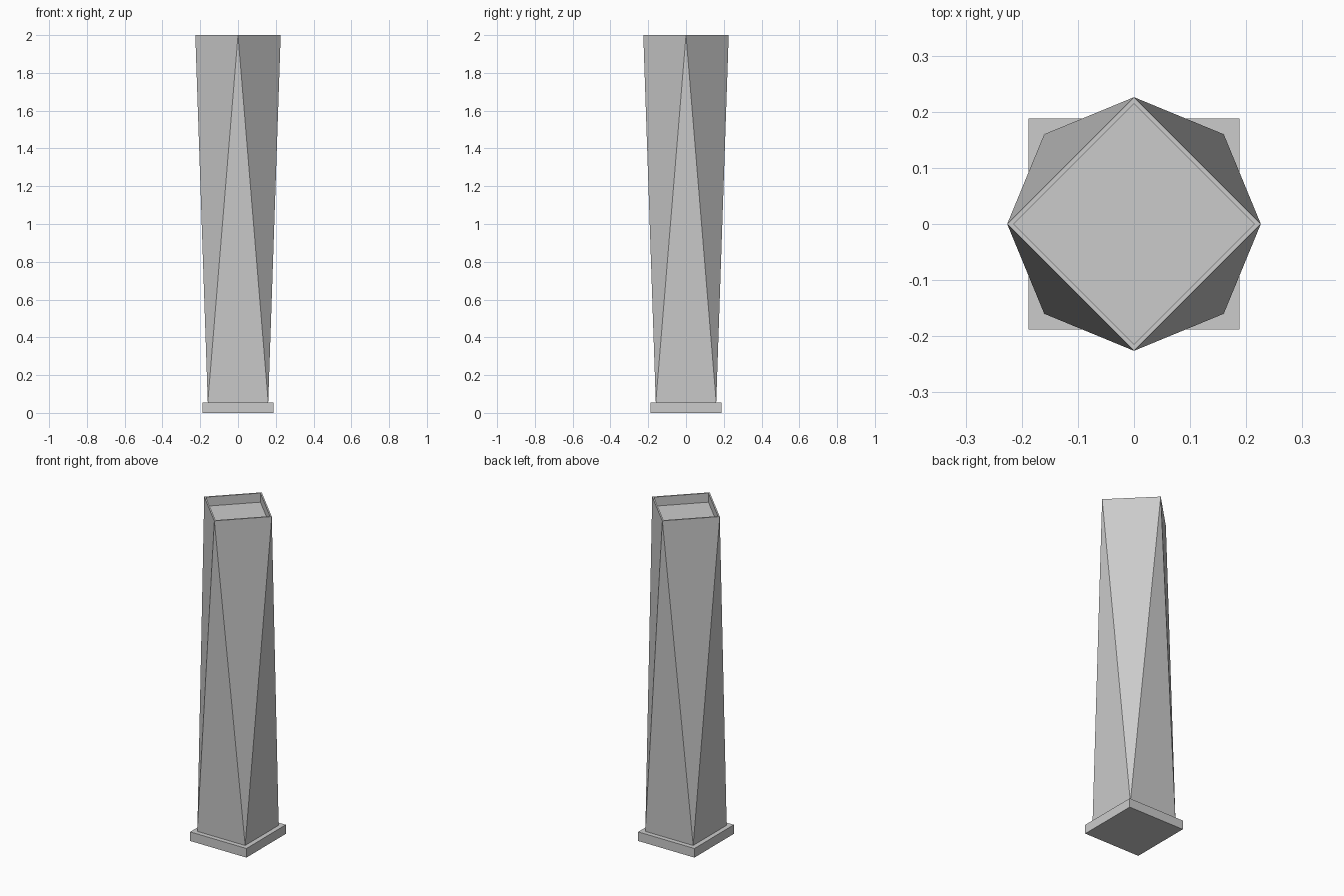
import bpy
import bmesh
from math import cos, sin, radians

# Remove the default cube
cube = bpy.data.objects.get("Cube")
if cube:
    bpy.data.objects.remove(cube)

BASE_HALF, BASE_TOP = 0.188, 0.055
FOOT_R, ROOF_R, INNER_R = 0.16 * 2 ** 0.5, 0.226, 0.214
HEIGHT, FLOOR_Z = 2.0, 1.945

# Single grey material
grey = bpy.data.materials.new("light_grey")
grey.use_nodes = True
colour = (0.6, 0.6, 0.6, 1.0)
grey.diffuse_color = colour
grey.node_tree.nodes["Principled BSDF"].inputs["Base Color"].default_value = colour


def ring(bm, radius, z, turn):
    """Four corners of a square, turned by an angle in degrees."""
    angles = [radians(turn + 90 * i) for i in range(4)]
    return [bm.verts.new((radius * cos(a), radius * sin(a), z)) for a in angles]


def bridge(bm, low, high):
    for i in range(4):
        j = (i + 1) % 4
        bm.faces.new((low[i], low[j], high[j], high[i]))


def finish(bm, name):
    bmesh.ops.recalc_face_normals(bm, faces=bm.faces)
    mesh = bpy.data.meshes.new(name)
    bm.to_mesh(mesh)
    bm.free()
    mesh.materials.append(grey)
    obj = bpy.data.objects.new(name, mesh)
    bpy.context.collection.objects.link(obj)
    return obj


# Square plinth
bm = bmesh.new()
low = ring(bm, BASE_HALF * 2 ** 0.5, 0, 45)
high = ring(bm, BASE_HALF * 2 ** 0.5, BASE_TOP, 45)
bridge(bm, low, high)
bm.faces.new(low[::-1])
bm.faces.new(high)
finish(bm, "plinth")

# Tower: square foot twisted into a diamond roof by eight tall triangles
bm = bmesh.new()
foot = ring(bm, FOOT_R, BASE_TOP, 45)
roof = ring(bm, ROOF_R, HEIGHT, 0)
for i in range(4):
    j = (i + 1) % 4
    bm.faces.new((foot[i], foot[j], roof[j]))
    bm.faces.new((foot[i], roof[j], roof[i]))
bm.faces.new(foot[::-1])

# Parapet rim and sunken roof deck
rim = ring(bm, INNER_R, HEIGHT, 0)
deck = ring(bm, INNER_R, FLOOR_Z, 0)
bridge(bm, roof, rim)
bridge(bm, rim, deck)
bm.faces.new(deck)
finish(bm, "tower")
